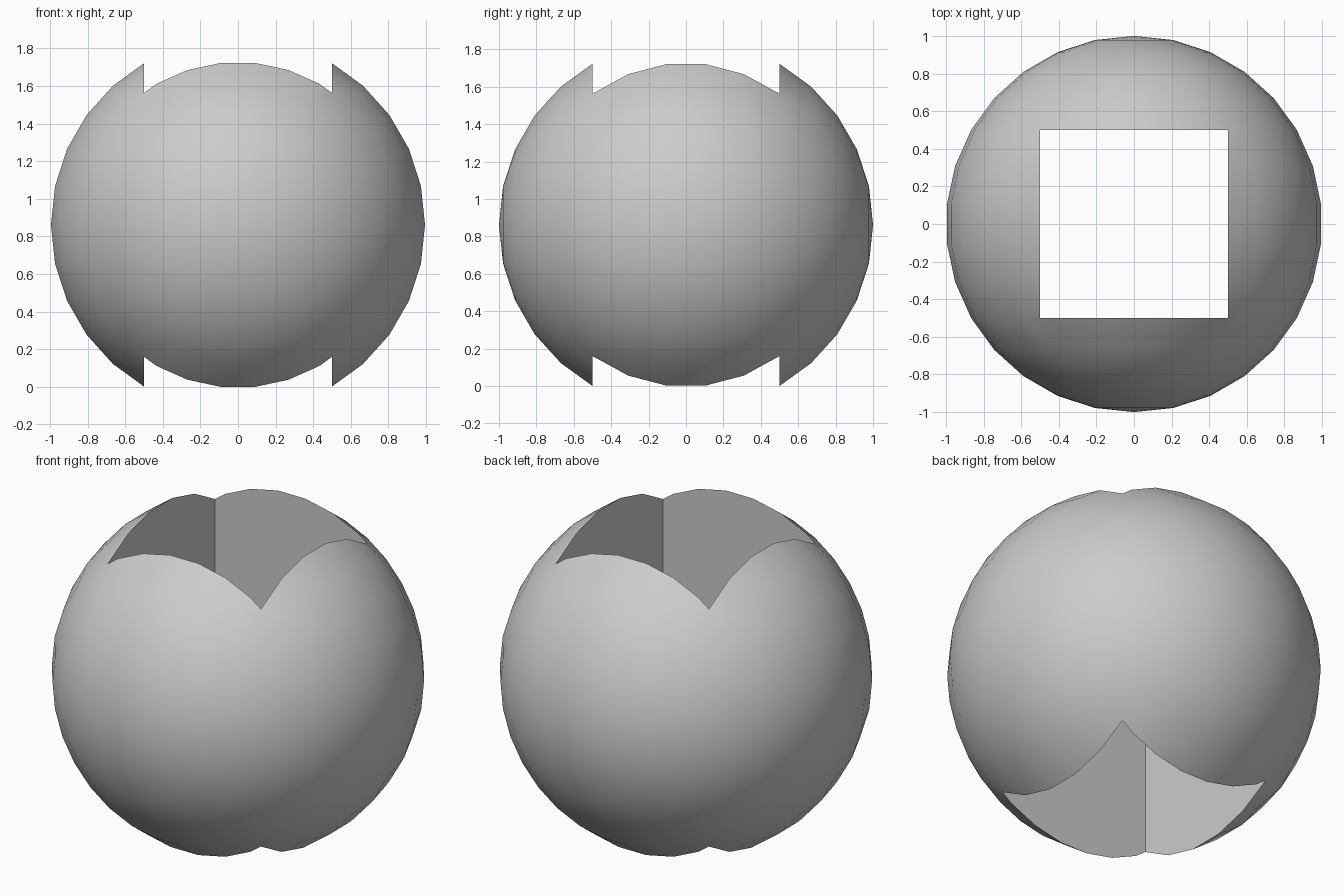
import bpy
import bmesh
from math import cos, sin, pi, radians

default = bpy.data.objects.get("Cube")
if default:
    bpy.data.objects.remove(default, do_unlink=True)

SEGMENTS, RINGS = 30, 15
HOLE = 1.0
CENTRE_Z = cos(pi / 6) * cos(pi / SEGMENTS)  # half height left after the cut

grey = bpy.data.materials.new("light_grey")
grey.use_nodes = True
colour = (0.6, 0.6, 0.6, 1.0)
grey.diffuse_color = colour
grey.node_tree.nodes["Principled BSDF"].inputs["Base Color"].default_value = colour


def make_object(name, bm):
    mesh = bpy.data.meshes.new(name)
    bmesh.ops.recalc_face_normals(bm, faces=bm.faces)
    bm.to_mesh(mesh)
    bm.free()
    mesh.materials.append(grey)
    obj = bpy.data.objects.new(name, mesh)
    obj.location.z = CENTRE_Z
    bpy.context.collection.objects.link(obj)
    return obj


# Ball: half-circle profile spun around the y axis, poles at front and back
bm = bmesh.new()
angles = [pi * i / RINGS for i in range(RINGS + 1)]
profile = [bm.verts.new((sin(a), cos(a), 0)) for a in angles]
edges = [bm.edges.new(pair) for pair in zip(profile, profile[1:])]
bmesh.ops.spin(bm, geom=profile + edges, cent=(0, 0, 0), axis=(0, 1, 0),
               angle=2 * pi, steps=SEGMENTS)
bmesh.ops.remove_doubles(bm, verts=bm.verts, dist=0.0001)
ball = make_object("ball_with_square_hole", bm)

# Square hole cut straight through from top to bottom
bm = bmesh.new()
bmesh.ops.create_cube(bm, size=HOLE)
bmesh.ops.scale(bm, vec=(1, 1, 3), verts=bm.verts)
cutter = make_object("hole_cutter", bm)
cutter.hide_render = True

cut = ball.modifiers.new("square_hole", "BOOLEAN")
cut.operation = "DIFFERENCE"
cut.solver = "EXACT"
cut.object = cutter

bpy.ops.object.select_all(action="DESELECT")
bpy.context.view_layer.objects.active = ball
ball.select_set(True)
bpy.ops.object.modifier_apply(modifier=cut.name)
bpy.data.objects.remove(cutter, do_unlink=True)

# Smooth round surface, crisp hole edges
bpy.ops.object.shade_smooth_by_angle(angle=radians(30))
